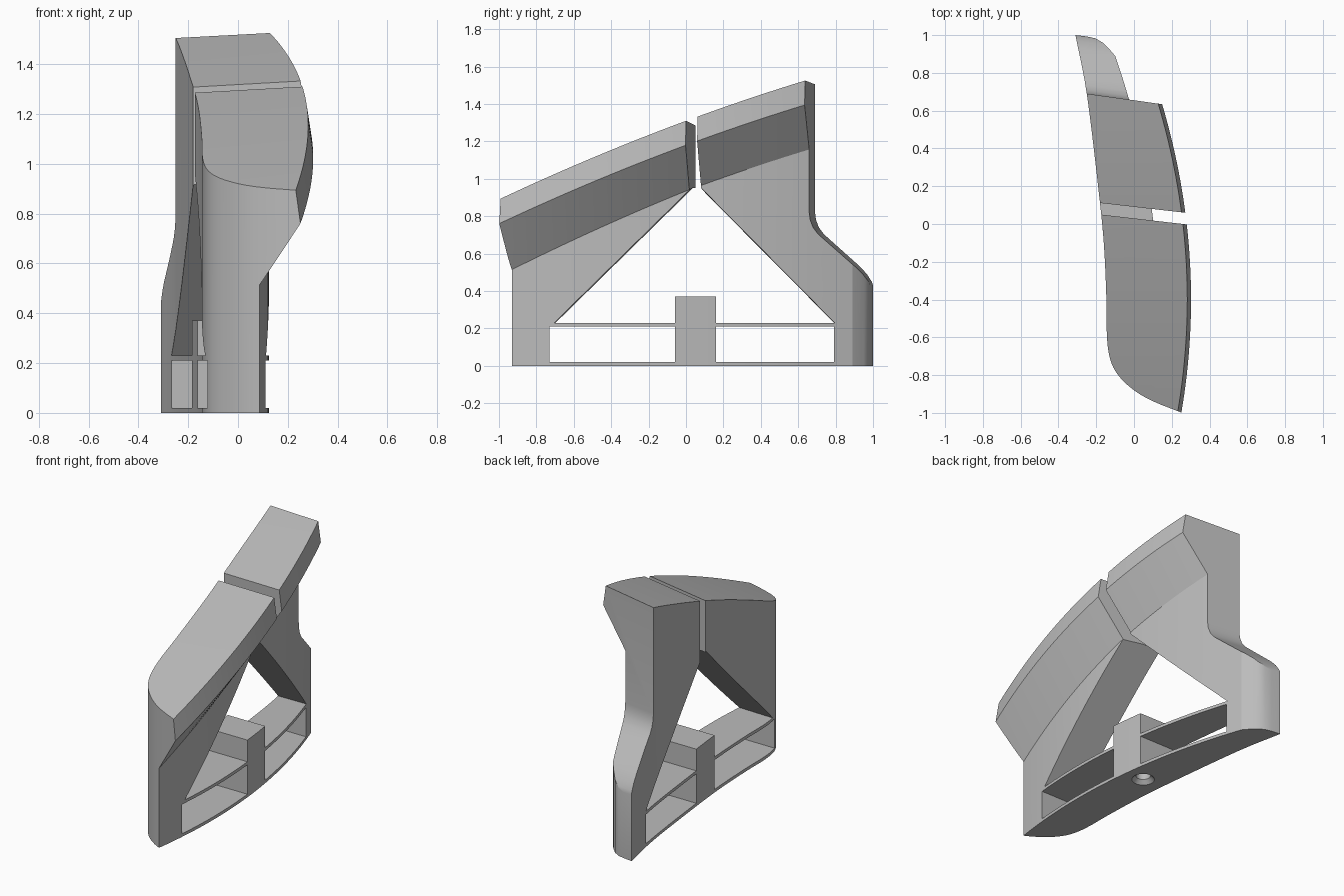
import bpy
import bmesh
from mathutils import Vector

cube = bpy.data.objects.get("Cube")
if cube:
    bpy.data.objects.remove(cube, do_unlink=True)

grey = bpy.data.materials.new("plain grey")
grey.use_nodes = True
grey.diffuse_color = (0.5, 0.5, 0.5, 1)
grey.node_tree.nodes["Principled BSDF"].inputs["Base Color"].default_value = (0.5, 0.5, 0.5, 1)


def loft(name, rings):
    """Skin a list of equal-length closed rings and cap both ends."""
    bm = bmesh.new()
    loops = [[bm.verts.new(p) for p in ring] for ring in rings]
    n = len(loops[0])
    for a, b in zip(loops, loops[1:]):
        for i in range(n):
            j = (i + 1) % n
            bm.faces.new((a[i], a[j], b[j], b[i]))
    bm.faces.new(loops[0])
    bm.faces.new(loops[-1])
    bmesh.ops.recalc_face_normals(bm, faces=bm.faces)
    mesh = bpy.data.meshes.new(name)
    bm.to_mesh(mesh)
    bm.free()
    ob = bpy.data.objects.new(name, mesh)
    bpy.context.collection.objects.link(ob)
    mesh.materials.append(grey)
    return ob


def prism_x(name, profile, skew=0.0, x0=-0.28):
    """Extrude a (y, z) profile across x; skew shifts y with x."""
    return loft(name, [[(x, y + skew * (x - x0), z) for y, z in profile] for x in (-0.8, 0.8)])


def plan_prism(name, outline, z0, z1):
    return loft(name, [[(x, y, z) for x, y in outline] for z in (z0, z1)])


def boolean(target, cutter, operation="DIFFERENCE"):
    mod = target.modifiers.new("cut", "BOOLEAN")
    mod.object = cutter
    mod.operation = operation
    mod.solver = "EXACT"
    bpy.context.view_layer.objects.active = target
    bpy.ops.object.modifier_apply(modifier=mod.name)
    cutter.hide_render = True


def smooth_path(points, steps=5):
    """Catmull-Rom curve through 2D points."""
    p = [Vector(q) for q in points]
    p = [2 * p[0] - p[1]] + p + [2 * p[-1] - p[-2]]
    out = []
    for a, b, c, d in zip(p, p[1:], p[2:], p[3:]):
        for k in range(steps):
            t = k / steps
            out.append(0.5 * (2 * b + (c - a) * t + (2 * a - 5 * b + 4 * c - d) * t * t
                              + (3 * b - a - 3 * c + d) * t ** 3))
    return out + [p[-2]]


# Curves that run along the length of the body
def leg_x(y):
    return 0.125 - 0.135 * (y + 0.4) ** 2


def lip_x(y):
    return 0.302 - 0.143 * (y + 0.4) ** 2


def top_z(y):
    return 1.31 + 0.37 * y - 0.05 * y * y


def section(y):
    """Wall with a flared lip along its upper outer side."""
    zt = top_z(y)
    drop = 0.375 + 0.035 * max(0, -y)
    xt = lip_x(y) - 0.02
    far = -0.6
    return [(far, y, 0), (leg_x(y), y, 0), (leg_x(y), y, zt - drop), (lip_x(y), y, zt - 0.13),
            (xt, y, zt), (far, y, zt - 0.1 * (xt - far))]


# Footprint: curved inner wall, rounded nose, chamfered heel
inner_wall = smooth_path([(-0.31, 1.0), (-0.25, 0.69), (-0.19, 0.2), (-0.16, -0.1), (-0.146, -0.4),
                          (-0.143, -0.6), (-0.125, -0.72), (-0.08, -0.805), (0, -0.88), (0.1, -0.938),
                          (0.255, -1.0)])
heel = [(-0.1, 0.89), (-0.13, 0.925), (-0.165, 0.96), (-0.205, 0.983), (-0.25, 0.993)]
footprint = [tuple(p) for p in inner_wall] + [(0.7, -1.18), (0.7, 0.89)] + heel

stations = [-1.15 + 2.25 * i / 45 for i in range(46)]
body = loft("stand_body", [section(y) for y in stations])
cutters = []
outline = plan_prism("footprint_cutter", footprint, -0.2, 2)
boolean(body, outline, "INTERSECT")
cutters.append(outline)

# Stepped back edge of the rear leg
back = [(0.69, 2), (0.69, 0.82), (0.695, 0.78), (0.71, 0.74), (0.735, 0.705), (0.925, 0.53),
        (0.96, 0.49), (0.985, 0.45), (0.998, 0.41), (1.0, 0.38), (1.5, 0.38), (1.5, 2)]
# Narrow slanted gap between the front and rear sections
gap = [(0.039, 0.9), (0.1, 0.9), (0.1, 2), (0.039, 2)]
# Low opening between the base plate and the shelf
window = [(-0.73, 0.02), (0.79, 0.02), (0.79, 0.21), (-0.73, 0.21)]
for name, profile, skew, x0 in (("back_cutter", back, -0.14, -0.25),
                                ("gap_cutter", gap, -0.115, -0.08),
                                ("window_cutter", window, 0, 0)):
    c = prism_x(name, profile, skew, x0)
    boolean(body, c)
    cutters.append(c)

# Large triangular opening, narrowing toward the inner wall
inner = [(-0.69, 0.23), (0.79, 0.23), (0.072, 0.952), (0.045, 0.952)]
outer = [(-0.71, 0.23), (0.80, 0.23), (0.083, 0.952), (0.025, 0.952)]
tri = loft("triangle_cutter", [[(x, y, z) for y, z in prof] for x, prof in ((-0.4, inner), (0.3, outer))])
boolean(body, tri)
cutters.append(tri)

# Centre post, following the same footprint
y0, y1 = -0.06, 0.16
post_ys = [y0 + (y1 - y0) * i / 6 for i in range(7)]


def wall_x(y):
    for a, b in zip(inner_wall, inner_wall[1:]):
        if b.y <= y <= a.y:
            return a.x + (b.x - a.x) * (y - a.y) / (b.y - a.y)


post_outline = [(wall_x(y), y) for y in post_ys] + [(leg_x(y), y) for y in reversed(post_ys)]
post = plan_prism("centre_post", post_outline, 0.02, 0.37)

# Countersunk screw hole under the post
bm = bmesh.new()
for r0, r1, z0, z1 in ((0.078, 0.044, -0.01, 0.025), (0.044, 0.044, 0.025, 0.2)):
    made = bmesh.ops.create_cone(bm, cap_ends=True, segments=32, radius1=r0, radius2=r1, depth=z1 - z0)
    bmesh.ops.translate(bm, verts=made["verts"], vec=(-0.03, 0.05, (z0 + z1) / 2))
inside = [f for f in bm.faces if abs(f.calc_center_median().z - 0.025) < 1e-5]
bmesh.ops.delete(bm, geom=inside, context="FACES_ONLY")
bmesh.ops.remove_doubles(bm, verts=bm.verts, dist=1e-4)
bmesh.ops.recalc_face_normals(bm, faces=bm.faces)
mesh = bpy.data.meshes.new("hole_cutter")
bm.to_mesh(mesh)
bm.free()
hole = bpy.data.objects.new("hole_cutter", mesh)
bpy.context.collection.objects.link(hole)
mesh.materials.append(grey)
boolean(body, hole)
boolean(post, hole)
cutters.append(hole)

for c in cutters:
    bpy.data.objects.remove(c, do_unlink=True)

# Smooth curved walls, keep the crisp edges
for ob in (body, post):
    bpy.ops.object.select_all(action="DESELECT")
    ob.select_set(True)
    bpy.context.view_layer.objects.active = ob
    bpy.ops.object.shade_smooth_by_angle(angle=0.4)
